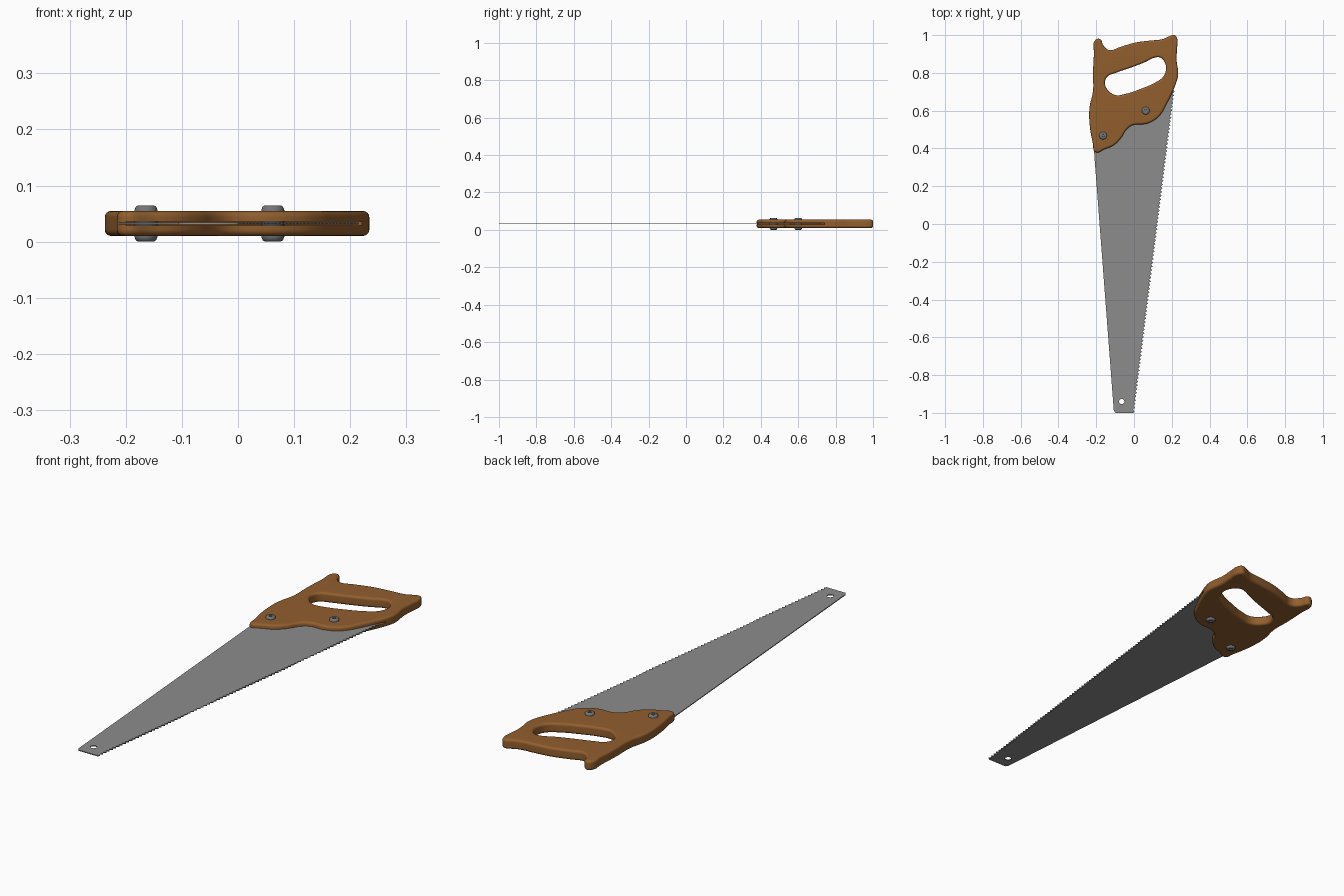
import bpy, bmesh, math
from mathutils import Vector

if "Cube" in bpy.data.objects:
    bpy.data.objects.remove(bpy.data.objects["Cube"])

MID = 0.0325  # height of the blade plane


def material(name, rgb):
    m = bpy.data.materials.new(name)
    m.diffuse_color = (*rgb, 1)
    m.use_nodes = True
    m.node_tree.nodes["Principled BSDF"].inputs["Base Color"].default_value = m.diffuse_color
    return m


wood = material("brown wood", (0.285, 0.112, 0.027))
steel = material("grey steel", (0.262, 0.262, 0.262))
bolt_metal = material("dark bolt metal", (0.17, 0.18, 0.19))


def add(name, mesh, mat):
    ob = bpy.data.objects.new(name, mesh)
    bpy.context.collection.objects.link(ob)
    mesh.materials.clear()
    mesh.materials.append(mat)
    return ob


def baked_mesh(ob):
    dg = bpy.context.evaluated_depsgraph_get()
    dg.update()
    return bpy.data.meshes.new_from_object(ob.evaluated_get(dg))


def plate(name, loops, half, mat, bevel=0.0, smooth=False):
    """Filled outline(s) extruded about MID, optionally with a round edge."""
    cu = bpy.data.curves.new(name, 'CURVE')
    cu.dimensions = '2D'
    cu.fill_mode = 'BOTH'
    cu.extrude = half - bevel
    cu.bevel_depth = bevel
    cu.offset = -bevel
    cu.bevel_resolution = 3
    for pts in loops:
        sp = cu.splines.new('BEZIER' if smooth else 'POLY')
        sp.use_cyclic_u = True
        sp.resolution_u = 5
        store = sp.bezier_points if smooth else sp.points
        store.add(len(pts) - 1)
        for p, (x, y) in zip(store, pts):
            if smooth:
                p.co = (x, y, 0)
                p.handle_left_type = p.handle_right_type = 'AUTO'
            else:
                p.co = (x, y, 0, 1)
    tmp = bpy.data.objects.new(name + "_curve", cu)
    bpy.context.collection.objects.link(tmp)
    mesh = baked_mesh(tmp)
    bpy.data.objects.remove(tmp)
    bm = bmesh.new()
    bm.from_mesh(mesh)
    bmesh.ops.remove_doubles(bm, verts=bm.verts, dist=0.00005)
    bmesh.ops.translate(bm, verts=bm.verts, vec=(0, 0, MID))
    bmesh.ops.recalc_face_normals(bm, faces=bm.faces)
    bm.to_mesh(mesh)
    bm.free()
    return add(name, mesh, mat)


def smooth(ob, angle=35):
    bpy.ops.object.select_all(action='DESELECT')
    ob.select_set(True)
    bpy.context.view_layer.objects.active = ob
    bpy.ops.object.shade_smooth_by_angle(angle=math.radians(angle))


# Wooden handle with grip opening
outline = [(-.206, .973), (-.18, .979), (-.162, .945), (-.132, .921), (-.074, .937),
           (.005, .96), (.085, .971), (.153, .979), (.185, .993), (.215, 1.0),
           (.228, .984), (.228, .926), (.225, .873), (.234, .794), (.228, .762),
           (.206, .704), (.175, .64), (.138, .577), (.10, .545), (.058, .529),
           (-.005, .524), (-.037, .503), (-.069, .455), (-.106, .418),
           (-.153, .397), (-.206, .381), (-.217, .423), (-.235, .529),
           (-.235, .619), (-.217, .704), (-.217, .794), (-.212, .90)]
grip = [(-.153, .757), (-.138, .783), (-.10, .799), (.005, .836), (.069, .862),
        (.10, .878), (.138, .881), (.164, .852), (.169, .815), (.153, .778),
        (.116, .751), (.032, .714), (-.048, .688), (-.10, .683), (-.138, .709),
        (-.153, .735)]
handle = plate("handle", [outline, grip], 0.0222, wood, bevel=0.011, smooth=True)

# Slot in the handle that receives the blade
slot = plate("slot_cutter", [[(-.2, .3), (.3, .3), (.3, .74), (.2, .74), (-.2, .56)]],
             0.0035, wood)
cut = handle.modifiers.new("slot", 'BOOLEAN')
cut.operation = 'DIFFERENCE'
cut.solver = 'EXACT'
cut.object = slot
cut_mesh = baked_mesh(handle)
handle.modifiers.clear()
if len(cut_mesh.polygons) > 100:
    handle.data = cut_mesh
bpy.data.objects.remove(slot)
smooth(handle)
wn = handle.modifiers.new("even shading", 'WEIGHTED_NORMAL')
wn.keep_sharp = True

# Tapered steel blade with a toothed edge and a hanging hole
a, b = Vector((.003, -.992)), Vector((.215, .70))
along = b - a
inward = Vector((-along.y, along.x)).normalized() * 0.010
N = 86
edge = []
for i in range(N):
    tip = a + along * (i / N)
    root = a + along * ((i + .5) / N) + inward
    edge += [tuple(tip), tuple(root)]
blade_loop = [(-.098, -1), (-.004, -1)] + edge + [
    tuple(b), (.2, .725), (0, .63), (-.2, .56), (-.212, .39), (-.107, -.988)]
hole = [(-.065 + .014 * math.cos(t * math.pi / 10),
         -.94 + .014 * math.sin(t * math.pi / 10)) for t in range(20)]
plate("blade", [blade_loop, hole], 0.002, steel)

# Bolts: domed heads on both sides with a round recess
half_profile = [(0, .027), (.007, .027), (.0075, .031), (.014, .0322), (.018, .030), (.0205, .024)]
profile = half_profile + [(r, -z) for r, z in reversed(half_profile)]
for k, (x, y) in enumerate([(-.164, .468), (.062, .60)], 1):
    bm = bmesh.new()
    vs = [bm.verts.new((r, 0, z)) for r, z in profile]
    es = [bm.edges.new(p) for p in zip(vs, vs[1:])]
    bmesh.ops.spin(bm, geom=vs + es, cent=(0, 0, 0), axis=(0, 0, 1),
                   angle=2 * math.pi, steps=24, use_duplicate=False)
    bmesh.ops.remove_doubles(bm, verts=bm.verts, dist=0.0001)
    bmesh.ops.recalc_face_normals(bm, faces=bm.faces)
    bmesh.ops.translate(bm, verts=bm.verts, vec=(x, y, MID))
    me = bpy.data.meshes.new(f"bolt_{k}")
    bm.to_mesh(me)
    bm.free()
    smooth(add(f"bolt_{k}", me, bolt_metal), 40)
